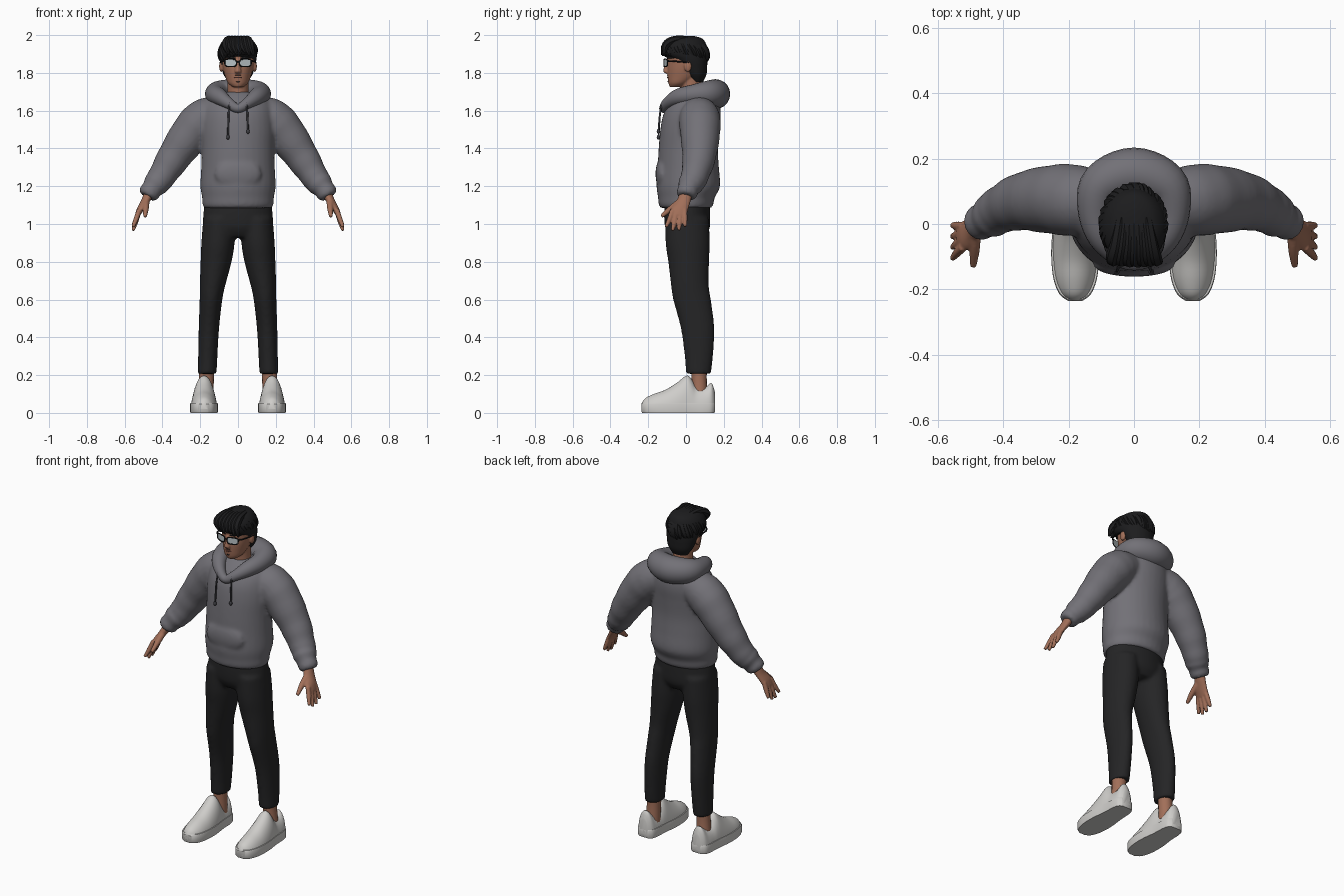
import bpy, bmesh, math, random
from mathutils import Vector

random.seed(4)
if "Cube" in bpy.data.objects:
    bpy.data.objects.remove(bpy.data.objects["Cube"])


def material(name, red, green, blue):
    mat = bpy.data.materials.new(name)
    mat.use_nodes = True
    mat.diffuse_color = (red, green, blue, 1)
    shader = mat.node_tree.nodes["Principled BSDF"]
    shader.inputs["Base Color"].default_value = (red, green, blue, 1)
    shader.inputs["Roughness"].default_value = 0.8
    return mat


SKIN = material("warm skin", .36, .16, .10)
LIPS = material("lip brown", .20, .075, .055)
HAIR = material("black hair", .012, .012, .013)
GREY = material("grey fleece", .17, .165, .185)
CORD = material("dark cord", .05, .05, .058)
PANTS = material("charcoal cloth", .018, .018, .019)
WHITE = material("off white leather", .62, .61, .59)
FRAME = material("black frame", .01, .01, .011)
LENS = material("pale lens", .48, .54, .56)


def spline(points, steps, closed=False):
    """Catmull-Rom interpolation of tuples of any length."""
    count, out = len(points), []
    pick = (lambda i: points[i % count]) if closed else (lambda i: points[max(0, min(count - 1, i))])
    for i in range(count if closed else count - 1):
        quad = [pick(i + k) for k in (-1, 0, 1, 2)]
        for s in range(steps):
            t = s / steps
            out.append([b + (c - a) * t / 2 + (a - 2.5 * b + 2 * c - d / 2) * t ** 2
                        + (1.5 * (b - c) + (d - a) / 2) * t ** 3 for a, b, c, d in zip(*quad)])
    return out if closed else out + [list(points[-1])]


def skin_rings(bm, rings, closed=False):
    """Join rings of points with quads and cap the open ends."""
    loops = [[bm.verts.new(p) for p in ring] for ring in rings]
    pairs = list(zip(loops, loops[1:])) + ([(loops[-1], loops[0])] if closed else [])
    for a, b in pairs:
        for i in range(len(a)):
            j = (i + 1) % len(a)
            bm.faces.new((a[i], a[j], b[j], b[i]))
    if not closed:
        bm.faces.new(loops[0])
        bm.faces.new(loops[-1])


def circle(sides):
    return [(math.cos(math.tau * i / sides), math.sin(math.tau * i / sides)) for i in range(sides)]


def stack(bm, rows, side=1, sides=32, steps=5):
    """Level ellipses, each row being x, y, z, half width, half depth."""
    skin_rings(bm, [[Vector((side * x + rx * c, y + ry * s, z)) for c, s in circle(sides)]
                    for x, y, z, rx, ry in spline(rows, steps)])


def tube(bm, rows, side=1, sides=16, steps=5, closed=False, ripple=0):
    """Round tube along a path, each row being x, y, z, radius."""
    path = spline([(side * x, y, z, r) for x, y, z, r in rows], steps, closed)
    at = [Vector(p[:3]) for p in path]
    span = at[-1] - at[0]
    axis = 2 if closed else min(range(3), key=lambda k: abs(span[k]))
    ref, rings, n = Vector([float(k == axis) for k in range(3)]), [], len(at)
    for i, p in enumerate(at):
        after = at[(i + 1) % n] if closed else at[min(i + 1, n - 1)]
        before = at[i - 1] if closed else at[max(i - 1, 0)]
        u = (after - before).cross(ref).normalized()
        v = u.cross(after - before).normalized()
        r = path[i][3] * (1 + ripple * math.sin(i * 1.6) * i / n)
        rings.append([p + (u * c + v * s) * r for c, s in circle(sides)])
    skin_rings(bm, rings, closed)


def ball(bm, centre, radii):
    made = bmesh.ops.create_uvsphere(bm, u_segments=20, v_segments=12, radius=1)
    for v in made["verts"]:
        v.co = Vector(c + r * k for c, r, k in zip(centre, radii, v.co))


def finish(name, bm, mat, voxel=0, smoothing=4, angle=50):
    """Make the object; a voxel size fuses overlapping volumes."""
    bmesh.ops.recalc_face_normals(bm, faces=bm.faces)
    mesh = bpy.data.meshes.new(name)
    bm.to_mesh(mesh)
    bm.free()
    mesh.materials.append(mat)
    mesh.shade_smooth()
    obj = bpy.data.objects.new(name, mesh)
    bpy.context.collection.objects.link(obj)
    if voxel:
        fuse = obj.modifiers.new("fuse", 'REMESH')
        fuse.mode, fuse.voxel_size, fuse.use_smooth_shade = 'VOXEL', voxel, True
        soft = obj.modifiers.new("soften", 'SMOOTH')
        soft.factor, soft.iterations = .5, smoothing
    else:
        mesh.set_sharp_from_angle(angle=math.radians(angle))
    return obj


# Sweater: torso, sleeves and pocket bulge fused together
bm = bmesh.new()
stack(bm, [(0, 0, 1.085, .18, .135), (0, 0, 1.105, .188, .145), (0, .002, 1.14, .19, .15),
           (0, .012, 1.2, .199, .168), (0, .012, 1.3, .195, .162), (0, .012, 1.4, .192, .157),
           (0, .02, 1.5, .195, .156), (0, .032, 1.58, .19, .152), (0, .045, 1.64, .175, .132),
           (0, .05, 1.68, .13, .1), (0, .045, 1.7, .08, .07)])
for side in (1, -1):
    tube(bm, [(.09, .07, 1.59, .09), (.17, .072, 1.56, .108), (.235, .075, 1.5, .108),
              (.335, .07, 1.36, .09), (.405, .045, 1.25, .073), (.44, .022, 1.205, .066),
              (.456, .014, 1.185, .054), (.47, .005, 1.165, .056), (.482, 0, 1.145, .046)],
         side, sides=24, ripple=.045)
ball(bm, (0, -.125, 1.265), (.125, .037, .085))
finish("hooded_sweater", bm, GREY, voxel=.011)

# Hood: thick collar ring that swells into a pouch behind the neck
half = [(.05, -.098, 1.64, .03), (.097, -.04, 1.672, .044), (.118, .04, 1.685, .054),
        (.095, .12, 1.69, .07)]
ring = [(0, -.118, 1.612, .024)] + half + [(0, .155, 1.688, .079)]
ring += [(-x, y, z, r) for x, y, z, r in reversed(half)]
bm = bmesh.new()
tube(bm, ring, closed=True, sides=20)
finish("hood", bm, GREY)

# Drawstrings with knotted ends
for label, side, low in (("left", 1, 1.49), ("right", -1, 1.46)):
    bm = bmesh.new()
    tube(bm, [(.045, -.125, 1.645, .005), (.05, -.138, 1.58, .005), (.053, -.145, low, .005)], side, sides=8)
    ball(bm, (side * .053, -.146, low), (.009, .009, .013))
    finish(label + "_drawstring", bm, CORD)

# Trousers: hips and two legs fused together
bm = bmesh.new()
stack(bm, [(0, .006, 1.13, .175, .118), (0, .006, 1.05, .184, .122), (0, .008, .98, .184, .118),
           (0, .008, .93, .15, .09)])
for side in (1, -1):
    stack(bm, [(.098, .006, 1.03, .086, .115), (.106, .009, .9, .088, .117), (.116, .014, .8, .082, .108),
               (.134, .02, .68, .068, .1), (.143, .032, .6, .06, .1), (.154, .061, .45, .054, .089),
               (.16, .068, .3, .051, .075), (.163, .066, .207, .05, .066)], side)
finish("trousers", bm, PANTS, voxel=.011)

# Shoes, soles and ankles; rows are y, half width, height
shoe_rows = [(-.236, .018, .05), (-.215, .045, .078), (-.17, .063, .1), (-.11, .07, .122), (-.05, .069, .158),
             (.0, .063, .196), (.025, .06, .185), (.055, .058, .14), (.1, .056, .135), (.135, .048, .158),
             (.153, .028, .11)]
for label, side in (("left", 1), ("right", -1)):
    rows = spline(shoe_rows, 4)
    bm = bmesh.new()
    skin_rings(bm, [[Vector((side * .18 + w * c, y, .02 + (h - .02) * max(s, 0)))
                     for c, s in circle(28)] for y, w, h in rows])
    bmesh.ops.remove_doubles(bm, verts=bm.verts, dist=.0001)
    finish(label + "_shoe_upper", bm, WHITE)
    bm = bmesh.new()
    edge = [(w + .003, y) for y, w, h in rows] + [(-w - .003, y) for y, w, h in reversed(rows)]
    skin_rings(bm, [[Vector((side * .18 + x * grow, y * grow, z)) for x, y in edge]
                    for z, grow in ((0, .98), (.008, 1), (.046, 1), (.052, .98))])
    finish(label + "_shoe_sole", bm, WHITE, angle=35)
    bm = bmesh.new()
    tube(bm, [(.165, .068, .26, .043), (.168, .07, .17, .04), (.172, .073, .08, .043)], side)
    finish(label + "_ankle", bm, SKIN)

# Hands: palm, four spread fingers and a thumb
for label, side in (("left", 1), ("right", -1)):
    bm = bmesh.new()
    stack(bm, [(.468, .004, 1.17, .028, .034), (.488, -.012, 1.125, .025, .038),
               (.512, -.032, 1.085, .022, .046), (.53, -.038, 1.05, .015, .043)], side, sides=20)
    for i, length in enumerate((.075, .095, .093, .073)):
        y = -.07 + .021 * i
        tip = -.106 + .034 * i
        tube(bm, [(.522, y, 1.075, .014), (.541, (y + tip) / 2, 1.06 - length / 2, .0135),
                  (.556, tip, 1.06 - length, .009)], side, sides=10)
    tube(bm, [(.488, -.02, 1.125, .02), (.488, -.075, 1.085, .017), (.492, -.13, 1.04, .01)], side, sides=10)
    finish(label + "_hand", bm, SKIN, voxel=.005, smoothing=2)

# Head: skull, neck, nose, chin and ears fused together
bm = bmesh.new()
stack(bm, [(0, -.05, 1.725, .028, .036), (0, -.037, 1.745, .052, .056), (0, -.014, 1.78, .068, .084),
           (0, -.005, 1.82, .079, .095), (0, 0, 1.86, .085, .099), (0, 0, 1.9, .088, .1),
           (0, .004, 1.95, .08, .09), (0, .005, 1.98, .045, .05)])
stack(bm, [(0, .035, 1.6, .066, .062), (0, .032, 1.69, .056, .056), (0, .025, 1.79, .056, .058)])
stack(bm, [(0, -.095, 1.868, .009, .012), (0, -.102, 1.83, .012, .015), (0, -.105, 1.807, .018, .016),
           (0, -.098, 1.797, .014, .01)], sides=12)
for side in (1, -1):
    ball(bm, (side * .089, .01, 1.835), (.011, .02, .031))
finish("head", bm, SKIN, voxel=.005, smoothing=3)

# Lips, moustache and chin beard
for name, mat, z, wide, tall in (("lips", LIPS, 1.776, .025, .006), ("moustache", HAIR, 1.787, .023, .002),
                                 ("chin_beard", HAIR, 1.753, .011, .003)):
    bm = bmesh.new()
    ball(bm, (0, -.088, z), (wide, .012, tall))
    finish(name, bm, mat)

# Glasses: lens, rim and temple per side, then the bridge; brows above
for label, side in (("left", 1), ("right", -1)):
    outline = []
    for c, s in circle(24):
        x = .039 + .031 * math.copysign(abs(c) ** .6, c)
        outline.append((x, -.117 + 4 * x ** 2, 1.853 + .02 * math.copysign(abs(s) ** .6, s)))
    bm = bmesh.new()
    skin_rings(bm, [[Vector((side * x, y + d, z)) for x, y, z in outline] for d in (0, .003)])
    finish(label + "_lens", bm, LENS)
    bm = bmesh.new()
    for a, b in zip(outline, outline[1:] + outline[:1]):
        tube(bm, [a + (.0033,), b + (.0033,)], side, sides=6, steps=1)
    tube(bm, [(.069, -.098, 1.862, .005), (.088, -.07, 1.862, .004), (.094, .015, 1.855, .004)], side, sides=8)
    tube(bm, [(0, -.116, 1.858, .004), (.01, -.116, 1.857, .004)], side, sides=8)
    finish(label + "_glasses_frame", bm, FRAME)
    bm = bmesh.new()
    tube(bm, [(.014, -.098, 1.876, .004), (.042, -.09, 1.883, .006), (.068, -.064, 1.878, .003)], side, sides=8)
    finish(label + "_eyebrow", bm, HAIR)

# Hair: a swept cap with tapered locks laid over it
bm = bmesh.new()
stack(bm, [(0, .06, 1.752, .05, .03), (0, .052, 1.79, .076, .056), (0, .04, 1.83, .088, .072),
           (0, .02, 1.868, .097, .093), (0, -.002, 1.9, .1, .115), (0, -.006, 1.945, .097, .115),
           (0, 0, 1.98, .07, .088), (0, .005, 1.995, .03, .04)])
finish("hair_cap", bm, HAIR)
bm = bmesh.new()
for i in range(30):
    turn = math.tau * i / 30 + random.uniform(-.08, .08)
    backness = math.sin(turn)
    end = -.1 - .55 * max(backness, 0) + .22 * max(-backness, 0) + random.uniform(-.12, .1)
    lock = []
    for k, r in enumerate((.013, .02, .019, .005)):
        el = 1.25 + (end - 1.25) * k / 3
        az = turn + .22 * k
        lock.append((.093 * math.cos(az) * math.cos(el), .115 * math.sin(az) * math.cos(el) - .005,
                     1.89 + .092 * math.sin(el), r))
    tube(bm, lock, sides=7, steps=4)
# Raised fringe swept over the forehead
for i in range(7):
    x = -.066 + .022 * i
    tube(bm, [(x * .6, .02, 1.978, .016), (x * .8, -.06, 1.976, .02), (x, -.108, 1.945, .021),
              (x + .018, -.128 + 3 * x ** 2, 1.9 + random.uniform(-.012, .01), .005)], sides=7, steps=4)
finish("hair_locks", bm, HAIR, angle=40)
